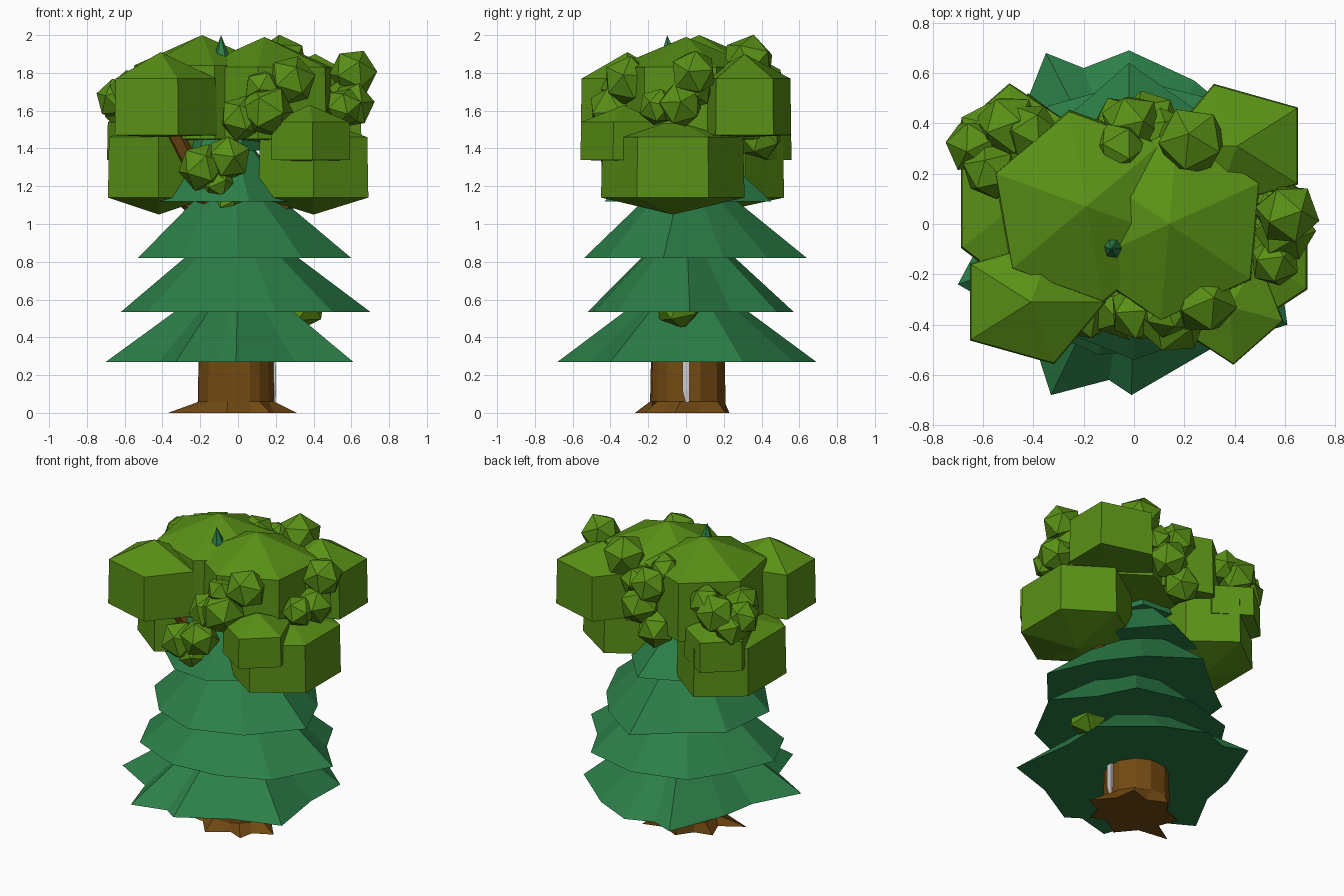
import bpy, bmesh, math, random
from mathutils import Matrix, Euler

random.seed(4)


def material(name, rgb):
    m = bpy.data.materials.new(name)
    m.diffuse_color = (*rgb, 1)
    return m


LEAF = material("leaf_green", (0.10, 0.28, 0.008))
PINE = material("needle_green", (0.025, 0.21, 0.065))
BARK = material("bark_brown", (0.17, 0.068, 0.006))


def finish(name, bm, mat):
    bmesh.ops.recalc_face_normals(bm, faces=bm.faces)
    me = bpy.data.meshes.new(name)
    bm.to_mesh(me)
    bm.free()
    ob = bpy.data.objects.new(name, me)
    bpy.context.collection.objects.link(ob)
    if mat:
        me.materials.append(mat)
    return ob


def loft(name, rings, mat, bottom=None, top=None):
    """Skin equal-length rings; ends are flat caps or fans to a pole point."""
    bm = bmesh.new()
    vs = [[bm.verts.new(p) for p in r] for r in rings]
    n = len(vs[0])
    for a, b in zip(vs, vs[1:]):
        for i in range(n):
            j = (i + 1) % n
            bm.faces.new((a[i], a[j], b[j], b[i]))
    for ring, pole in ((vs[0], bottom), (vs[-1], top)):
        if pole:
            p = bm.verts.new(pole)
            for i in range(n):
                bm.faces.new((ring[i], ring[(i + 1) % n], p))
        else:
            bm.faces.new(ring)
    return finish(name, bm, mat)


def circle(x, y, z, rx, ry, n, rot=0):
    return [(x + rx * math.cos(math.radians(rot) + math.tau * i / n),
             y + ry * math.sin(math.radians(rot) + math.tau * i / n), z) for i in range(n)]


# Trunk with splayed, pointed roots
roots = [(0.31, -0.06), (0.20, 0.07), (0.18, 0.21), (0.04, 0.17), (-0.08, 0.23), (-0.15, 0.13),
         (-0.27, 0.10), (-0.22, -0.03), (-0.37, -0.12), (-0.16, -0.15), (-0.06, -0.27), (0.07, -0.18),
         (0.17, -0.22), (0.19, -0.12)]


def trunk_ring(z, r):
    return [(r * x / math.hypot(x, y) - 0.01, r * y / math.hypot(x, y) + 0.01, z) for x, y in roots]


loft("trunk", [[(x, y, 0) for x, y in roots], trunk_ring(0.06, 0.205), trunk_ring(0.30, 0.20),
               trunk_ring(0.9, 0.17), trunk_ring(1.2, 0.13)], BARK)

# Boughs reaching into the crown
for i, (x, y, z) in enumerate([(0.42, -0.08, 1.25), (-0.42, 0.1, 1.25), (-0.38, -0.25, 1.55)]):
    loft(f"bough_{i}", [circle(x * 0.1, y * 0.1, 0.92, 0.08, 0.08, 6), circle(x, y, z, 0.05, 0.05, 6)], BARK)

# Pale strip standing out of the trunk side
loft("pale_strip", [circle(0.19, 0.01, 0.03, 0.008, 0.008, 4, 45),
                    circle(0.187, 0.0, 0.12, 0.022, 0.028, 4, 45),
                    circle(0.18, 0.0, 0.45, 0.022, 0.028, 4, 45)], None)

# Pine skirts: irregular flat-bottomed cones (base z, tip z, tip xy, outline)
skirts = [
    (0.27, 0.78, (0.0, 0.0), [
        (0.61, -0.40), (0.55, 0.0), (0.56, 0.30), (0.24, 0.57), (-0.02, 0.69), (-0.2, 0.62), (-0.35, 0.68),
        (-0.50, 0.30), (-0.54, 0.06), (-0.70, -0.24), (-0.42, -0.40), (-0.33, -0.68), (-0.10, -0.62),
        (-0.01, -0.68), (0.30, -0.50)]),
    (0.535, 1.06, (0.0, 0.0), [
        (0.70, 0.02), (0.50, 0.24), (0.38, 0.48), (0.02, 0.57), (-0.34, 0.47), (-0.50, 0.22),
        (-0.62, -0.06), (-0.48, -0.37), (-0.14, -0.52), (0.20, -0.49), (0.50, -0.36)]),
    (0.82, 1.34, (-0.02, 0.0), [
        (0.60, -0.12), (0.46, 0.20), (0.28, 0.43), (-0.02, 0.64), (-0.26, 0.43), (-0.49, 0.26),
        (-0.53, -0.14), (-0.30, -0.42), (0.0, -0.54), (0.34, -0.42)]),
    (1.12, 1.58, (-0.06, -0.04), [
        (0.31, -0.10), (0.27, 0.20), (0.05, 0.45), (-0.24, 0.32), (-0.38, 0.10), (-0.44, -0.18),
        (-0.20, -0.40), (0.06, -0.43), (0.27, -0.27)]),
    (1.39, 2.0, (-0.09, -0.10), [
        (0.16, -0.08), (0.06, 0.16), (-0.16, 0.18), (-0.30, -0.02), (-0.20, -0.27), (0.03, -0.28)]),
]
for i, (z, tip, (tx, ty), outline) in enumerate(skirts):
    loft(f"pine_skirt_{i}", [[(x, y, z) for x, y in outline]], PINE, top=(tx, ty, tip))

# Large leaf masses: x, y, rx, ry, sides, turn, then bottom pole / low ring / high ring / top pole heights
masses = [
    (0.14, 0.00, 0.40, 0.39, 6, 25, 1.43, 1.45, 1.83, 1.99),
    (-0.19, 0.07, 0.39, 0.39, 6, 40, 1.43, 1.45, 1.84, 2.0),
    (-0.41, -0.31, 0.30, 0.26, 5, -72, 1.46, 1.47, 1.77, 1.91),
    (0.41, 0.31, 0.30, 0.26, 5, 108, 1.46, 1.47, 1.77, 1.90),
    (0.38, -0.33, 0.22, 0.23, 5, -86, 1.33, 1.34, 1.54, 1.63),
    (-0.48, 0.33, 0.22, 0.23, 5, 94, 1.33, 1.34, 1.54, 1.63),
    (0.40, -0.07, 0.335, 0.38, 6, 30, 1.05, 1.14, 1.46, 1.56),
    (-0.42, 0.11, 0.31, 0.41, 6, 30, 1.05, 1.14, 1.46, 1.56),
]
for i, (x, y, rx, ry, n, rot, z0, z1, z2, z3) in enumerate(masses):
    loft(f"leaf_mass_{i}", [circle(x, y, z1, rx, ry, n, rot), circle(x, y, z2, rx * 0.98, ry * 0.98, n, rot)],
         LEAF, (x, y, z0), (x, y, z3))

# Small leaf tufts, grouped by location: x, y, z, radius
tufts_right = [(0.61, 0.04, 1.80, 0.125), (0.60, -0.03, 1.63, 0.12), (0.56, -0.15, 1.62, 0.10),
               (0.57, 0.05, 1.70, 0.09), (0.34, -0.04, 0.57, 0.125)]
tufts_front = [(0.28, -0.31, 1.76, 0.13), (0.15, -0.38, 1.60, 0.14), (0.02, -0.35, 1.56, 0.12),
               (-0.19, -0.34, 1.30, 0.125), (-0.05, -0.34, 1.35, 0.12), (-0.11, -0.33, 1.22, 0.09),
               (0.13, -0.35, 1.72, 0.10), (-0.04, -0.18, 1.12, 0.08)]
tufts_back = [(0.23, 0.33, 1.86, 0.14), (-0.01, 0.40, 1.75, 0.12), (-0.06, 0.30, 1.82, 0.11),
              (0.06, 0.40, 1.60, 0.13), (-0.05, 0.39, 1.46, 0.12), (0.12, 0.36, 1.73, 0.10)]
tufts_left = [(-0.64, 0.31, 1.66, 0.11), (-0.50, 0.39, 1.68, 0.13), (-0.57, 0.21, 1.71, 0.11),
              (-0.41, 0.37, 1.73, 0.11), (-0.59, 0.36, 1.60, 0.12)]
for side, group in (("right", tufts_right), ("front", tufts_front), ("back", tufts_back), ("left", tufts_left)):
    for i, (x, y, z, r) in enumerate(group):
        bm = bmesh.new()
        turn = Euler([random.uniform(0, 6) for _ in range(3)]).to_matrix().to_4x4()
        bmesh.ops.create_icosphere(bm, subdivisions=1, radius=r * 1.04,
                                   matrix=Matrix.Translation((x, y, z)) @ turn)
        finish(f"leaf_tuft_{side}_{i}", bm, LEAF)
